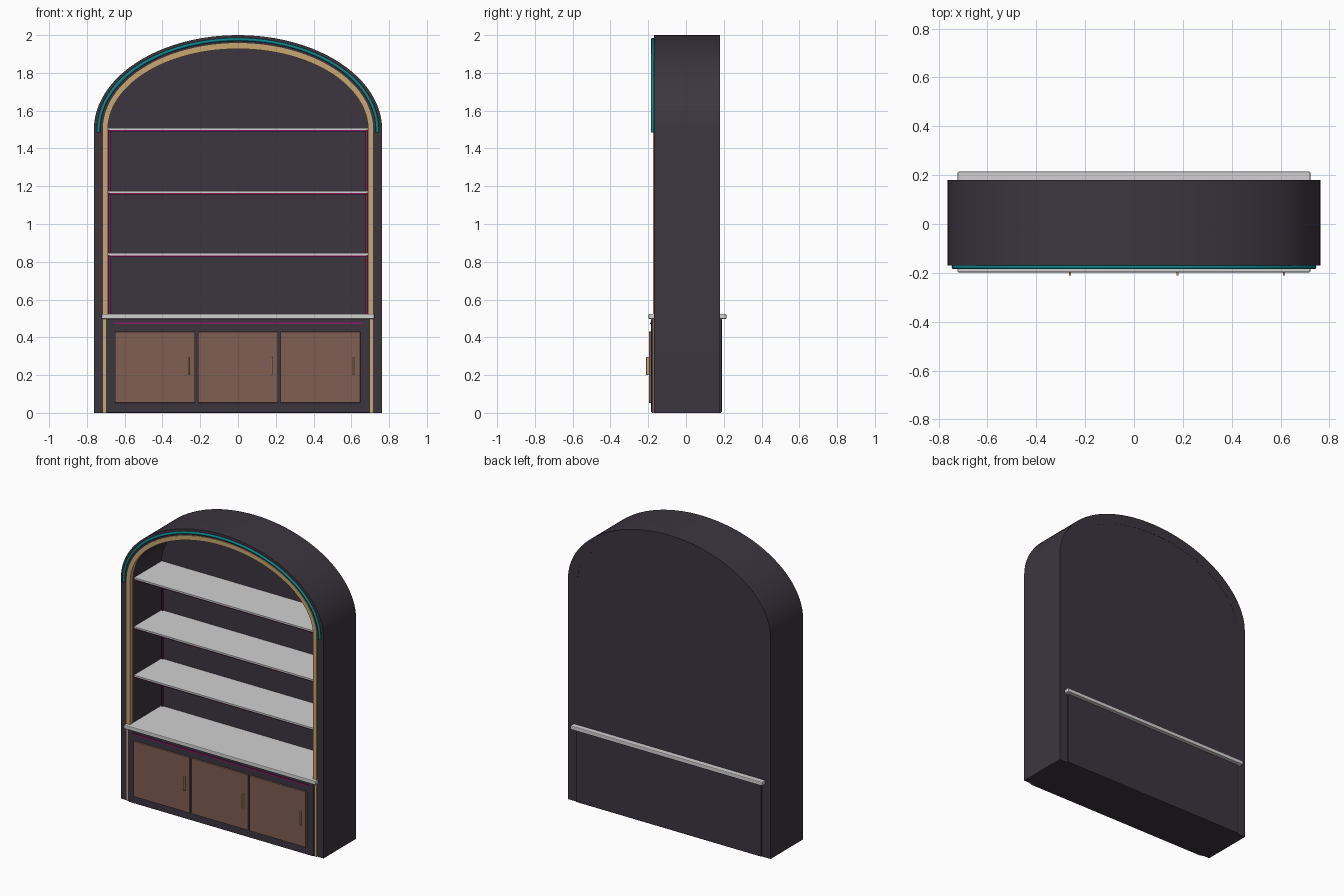
import bpy, bmesh, math

old = bpy.data.objects.get("Cube")
if old:
    bpy.data.objects.remove(old, do_unlink=True)

SPRING = 1.5      # height where the arch begins
SEGMENTS = 48


def material(name, rgb):
    m = bpy.data.materials.new(name)
    m.use_nodes = True
    m.diffuse_color = (*rgb, 1)
    m.node_tree.nodes["Principled BSDF"].inputs["Base Color"].default_value = (*rgb, 1)
    return m


DARK = material("dark plum paint", (0.046, 0.036, 0.051))
WOOD = material("brown wood", (0.21, 0.112, 0.085))
STONE = material("pale stone", (0.64, 0.64, 0.64))
GOLD = material("brushed gold", (0.58, 0.39, 0.16))
TEAL = material("teal light", (0.004, 0.23, 0.25))
PINK = material("magenta light", (0.25, 0.01, 0.13))


def finish(name, bm, mat, smooth=False):
    bmesh.ops.recalc_face_normals(bm, faces=bm.faces)
    mesh = bpy.data.meshes.new(name)
    bm.to_mesh(mesh)
    bm.free()
    mesh.materials.append(mat)
    ob = bpy.data.objects.new(name, mesh)
    bpy.context.collection.objects.link(ob)
    if smooth:
        bpy.ops.object.select_all(action='DESELECT')
        ob.select_set(True)
        bpy.context.view_layer.objects.active = ob
        bpy.ops.object.shade_smooth_by_angle(angle=math.radians(30))
    return ob


def box(name, x, y, z, mat, bevel=0):
    """Box from (low, high) ranges on each axis."""
    bm = bmesh.new()
    bmesh.ops.create_cube(bm, size=1)
    for v in bm.verts:
        v.co = [(r[0] + r[1]) / 2 + c * (r[1] - r[0]) for r, c in zip((x, y, z), v.co)]
    if bevel:
        bmesh.ops.bevel(bm, geom=bm.edges[:], offset=bevel, segments=2,
                        profile=0.5, affect='EDGES')
    return finish(name, bm, mat)


def arch(rx, rz, foot=0):
    """Outline of an elliptical arch with straight legs."""
    curve = [(rx * math.cos(math.pi * i / SEGMENTS),
              SPRING + rz * math.sin(math.pi * i / SEGMENTS)) for i in range(SEGMENTS + 1)]
    return [(rx, foot)] + curve + [(-rx, foot)]


def arch_band(name, outer, inner, y0, y1, mat):
    bm = bmesh.new()
    rings = [[bm.verts.new((a, y, b)) for a, b in arch(*size)]
             for size, y in ((outer, y0), (outer, y1), (inner, y1), (inner, y0))]
    for r in range(4):
        a, b = rings[r], rings[(r + 1) % 4]
        for i in range(len(a) - 1):
            bm.faces.new((a[i], a[i + 1], b[i + 1], b[i]))
    for end in (0, -1):
        bm.faces.new([r[end] for r in rings])
    return finish(name, bm, mat, True)


def arch_panel(name, size, y0, y1, mat):
    bm = bmesh.new()
    face = bm.faces.new([bm.verts.new((a, y0, b)) for a, b in arch(*size)])
    new = bmesh.ops.extrude_face_region(bm, geom=[face])["geom"]
    bmesh.ops.translate(bm, vec=(0, y1 - y0, 0),
                        verts=[g for g in new if isinstance(g, bmesh.types.BMVert)])
    return finish(name, bm, mat, True)


# Arched carcass, back panel and gold trim
OPENING = (0.692, 0.43)
arch_band("arched_frame", (0.763, 0.5), OPENING, -0.17, 0.18, DARK)
arch_panel("back_panel", (0.695, 0.433), 0.165, 0.179, DARK)
arch_band("gold_trim", (0.716, 0.458), (0.689, 0.427), -0.176, -0.15, GOLD)

# Teal light tube round the arch
curve = bpy.data.curves.new("teal_light_tube", 'CURVE')
curve.dimensions = '3D'
curve.bevel_depth = 0.009
curve.bevel_resolution = 2
curve.use_fill_caps = True
path = arch(0.738, 0.477, SPRING - 0.015)
spline = curve.splines.new('POLY')
spline.points.add(len(path) - 1)
for p, (a, b) in zip(spline.points, path):
    p.co = (a, -0.176, b, 1)
curve.materials.append(TEAL)
tube = bpy.data.objects.new("teal_light_tube", curve)
bpy.context.collection.objects.link(tube)

# Base cabinet and counter
box("base_cabinet", (-0.7, 0.7), (-0.185, 0.19), (0, 0.498), DARK, 0.006)
box("counter", (-0.722, 0.722), (-0.198, 0.214), (0.497, 0.524), STONE, 0.005)
box("counter_light", (-0.66, 0.66), (-0.19, -0.182), (0.471, 0.479), PINK)

# Doors and handles
for side, x in (("right", -0.44), ("middle", 0), ("left", 0.436)):
    box(side + "_door", (x - 0.212, x + 0.212), (-0.197, -0.18), (0.053, 0.43), WOOD, 0.003)
    box(side + "_handle", (x + 0.174, x + 0.182), (-0.211, -0.195), (0.2, 0.296), GOLD, 0.002)

# Shelves with a light strip under each front edge
for n, z in enumerate((0.84, 1.17, 1.503), 1):
    box(f"shelf_{n}", (-0.69, 0.69), (-0.135, 0.166), (z - 0.006, z + 0.006), STONE)
    box(f"shelf_light_{n}", (-0.68, 0.68), (-0.128, -0.118), (z - 0.014, z - 0.006), PINK)

# Upright light strips in the back corners
for side, s in (("left", 1), ("right", -1)):
    box(side + "_corner_light", sorted((s * 0.676, s * 0.685)), (0.155, 0.165),
        (0.524, 1.497), PINK)
